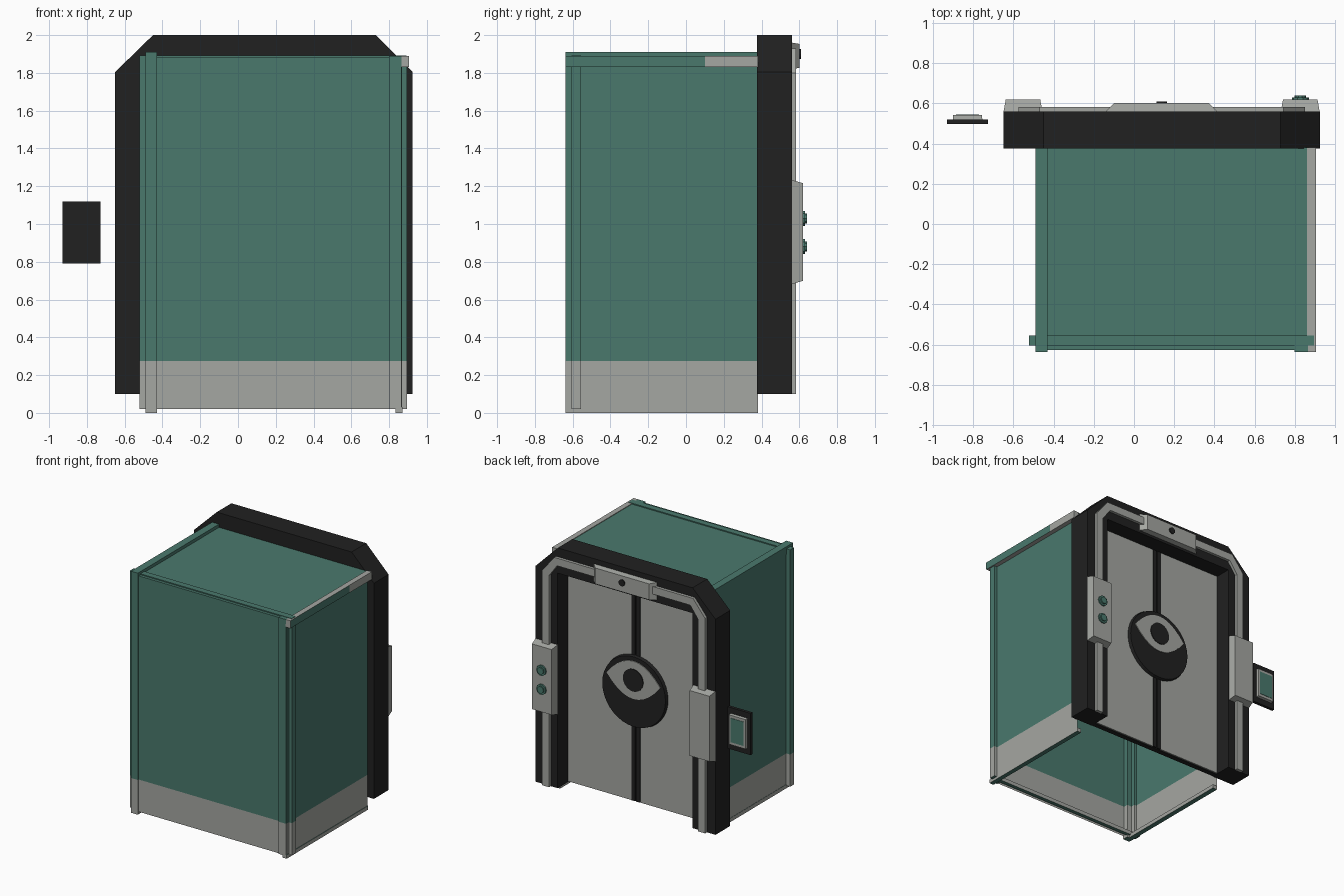
import bpy, bmesh, math
from mathutils import Vector

if "Cube" in bpy.data.objects:
    bpy.data.objects.remove(bpy.data.objects["Cube"])


def material(name, rgb):
    m = bpy.data.materials.new(name)
    m.diffuse_color = (*rgb, 1)
    m.use_nodes = True
    m.node_tree.nodes["Principled BSDF"].inputs["Base Color"].default_value = m.diffuse_color
    return m


GREEN = material("teal green", (0.068, 0.19, 0.152))
GREY = material("warm grey", (0.375, 0.385, 0.36))
BLACK = material("near black", (0.015, 0.015, 0.015))
CX = 0.1375      # centre line of the door


def finish(bm, name, mats):
    me = bpy.data.meshes.new(name)
    bm.to_mesh(me)
    bm.free()
    for m in mats:
        me.materials.append(m)
    ob = bpy.data.objects.new(name, me)
    bpy.context.collection.objects.link(ob)
    return ob


def add_profile(bm, pts, y0, y1, scale=(1, 1)):
    """Extrude an x/z outline from y0 to y1, shrinking the far end."""
    cx = sum(p[0] for p in pts) / len(pts)
    cz = sum(p[1] for p in pts) / len(pts)
    a = [bm.verts.new((x, y0, z)) for x, z in pts]
    b = [bm.verts.new((cx + (x - cx) * scale[0], y1, cz + (z - cz) * scale[1])) for x, z in pts]
    bm.faces.new(a)
    bm.faces.new(b[::-1])
    for i in range(len(pts)):
        j = (i + 1) % len(pts)
        bm.faces.new((a[j], a[i], b[i], b[j]))
    bmesh.ops.recalc_face_normals(bm, faces=bm.faces)


def rect(x0, x1, z0, z1):
    return [(x0, z0), (x1, z0), (x1, z1), (x0, z1)]


def circle(x, z, r, n):
    return [(x + r * math.cos(2 * math.pi * i / n), z + r * math.sin(2 * math.pi * i / n)) for i in range(n)]


def plate(name, pts, y0, y1, mat, scale=(1, 1)):
    bm = bmesh.new()
    add_profile(bm, pts, y0, y1, scale)
    return finish(bm, name, [mat])


def banded(bm, name):
    """Grey skirting below 0.275, green above, green undersides."""
    bmesh.ops.bisect_plane(bm, geom=bm.verts[:] + bm.edges[:] + bm.faces[:],
                           plane_co=(0, 0, 0.275), plane_no=(0, 0, 1))
    bm.normal_update()
    for f in bm.faces:
        low = f.calc_center_median().z < 0.275
        f.material_index = 1 if low and abs(f.normal.z) < 0.5 else 0
    return finish(bm, name, [GREEN, GREY])


# Cabin shell: thin walls and roof, open at the bottom and at the door
bm = bmesh.new()
X0, X1, Y0, Y1, Z0, Z1 = -0.488, 0.868, -0.628, 0.38, 0.02, 1.885
for quad in (
    [(X0, Y0, Z0), (X1, Y0, Z0), (X1, Y0, Z1), (X0, Y0, Z1)],
    [(X0, Y1, Z0), (X0, Y0, Z0), (X0, Y0, Z1), (X0, Y1, Z1)],
    [(X1, Y0, Z0), (X1, Y1, Z0), (X1, Y1, Z1), (X1, Y0, Z1)],
    [(X0, Y0, Z1), (X1, Y0, Z1), (X1, Y1, Z1), (X0, Y1, Z1)],
):
    bm.faces.new([bm.verts.new(p) for p in quad])
bmesh.ops.remove_doubles(bm, verts=bm.verts, dist=1e-4)
banded(bm, "cabin_walls")

# Corner posts and edge beams: x0, x1, y0, y1, z0, z1
beams = {
    "left_front_post": (-0.49, -0.43, -0.638, -0.59, 0, 1.91),
    "right_front_post": (0.80, 0.865, -0.638, -0.59, 0.02, 1.89),
    "left_side_post": (-0.522, -0.47, -0.605, -0.555, 0.02, 1.89),
    "right_side_post": (0.85, 0.895, -0.605, -0.555, 0.02, 1.89),
    "front_top_beam": (-0.522, 0.893, -0.605, -0.555, 1.83, 1.893),
    "front_bottom_beam": (-0.522, 0.893, -0.605, -0.575, 0.02, 0.05),
    "left_top_beam": (-0.49, -0.43, -0.638, 0.38, 1.85, 1.91),
    "left_bottom_beam": (-0.49, -0.45, -0.638, 0.38, 0, 0.03),
    "right_bottom_beam": (0.835, 0.872, -0.638, 0.38, 0, 0.03),
}
for name, (x0, x1, y0, y1, z0, z1) in beams.items():
    bm = bmesh.new()
    add_profile(bm, rect(x0, x1, z0, z1), y0, y1)
    banded(bm, name)

# Right top beam: grey, with most of its outer side green
bm = bmesh.new()
add_profile(bm, rect(0.862, 0.905, 1.83, 1.89), -0.638, 0.38)
bmesh.ops.bisect_plane(bm, geom=bm.verts[:] + bm.edges[:] + bm.faces[:],
                       plane_co=(0, 0.1, 0), plane_no=(0, 1, 0))
bm.normal_update()
for f in bm.faces:
    f.material_index = 0 if f.normal.x > 0.5 and f.calc_center_median().y < 0.1 else 1
finish(bm, "right_top_beam", [GREEN, GREY])

# Door frame with cut corners
plate("door_frame", [(-0.65, 0.1), (-0.65, 1.805), (-0.45, 2), (0.73, 2), (0.925, 1.805), (0.925, 0.1),
                     (0.73, 0.1), (0.73, 1.8), (-0.45, 1.8), (-0.45, 0.1)], 0.377, 0.56, BLACK)

# Door: black backing, two grey leaves, centre seam
plate("door_backing", rect(-0.45, 0.73, 0.1, 1.8), 0.38, 0.42, BLACK)
for side, x0, x1 in (("left", -0.45, CX - 0.04), ("right", CX + 0.04, 0.73)):
    plate(side + "_door_leaf", rect(x0, x1, 0.105, 1.8), 0.42, 0.43, GREY)
for s in (-1, 1):
    plate("door_seam_strip", rect(CX + s * 0.021 - 0.016, CX + s * 0.021 + 0.016, 0.105, 1.8), 0.42, 0.433, BLACK)

# Round door lock with an almond window and a dark centre
plate("lock_disc", circle(CX, 0.98, 0.285, 36), 0.42, 0.455, BLACK, (0.97, 0.97))
almond = []
for s in (1, -1):
    for i in range(10):
        t = 1 - 2 * i / 10
        almond.append((CX + s * t * 0.235, 1.075 + s * 0.15 * (1 - t * t)))
plate("lock_window", almond, 0.45, 0.461, GREY)
plate("lock_centre", circle(CX, 1.075, 0.088, 24), 0.455, 0.467, BLACK)

# Pipe running around the frame
plate("frame_pipe", [(-0.575, 0.1), (-0.575, 1.80), (-0.47, 1.93), (0.745, 1.93), (0.85, 1.80), (0.85, 0.1),
                     (0.79, 0.1), (0.79, 1.775), (0.72, 1.87), (-0.445, 1.87), (-0.515, 1.775), (-0.515, 0.1)],
      0.56, 0.583, GREY)

# Top plate with its knob
plate("top_plate", rect(-0.14, 0.415, 1.82, 1.96), 0.56, 0.602, GREY, (0.85, 0.9))
plate("top_knob", circle(CX, 1.9, 0.026, 12), 0.6, 0.61, BLACK)

# Side boxes on the frame, buttons on the right one
for side, x0, x1 in (("left", -0.65, -0.455), ("right", 0.73, 0.925)):
    plate(side + "_control_box", rect(x0, x1, 0.68, 1.235), 0.555, 0.62, GREY, (0.88, 0.93))
for z in (0.88, 1.03):
    plate("button_base", circle(0.828, z, 0.042, 10), 0.62, 0.63, GREEN)
    plate("button_cap", circle(0.828, z, 0.028, 10), 0.63, 0.64, GREEN)

# Separate wall panel with a screen
plate("panel_back", rect(-0.93, -0.727, 0.79, 1.12), 0.497, 0.521, BLACK)
plate("panel_rim", rect(-0.902, -0.755, 0.835, 1.075), 0.521, 0.543, GREY, (0.97, 0.97))
plate("panel_screen", rect(-0.885, -0.772, 0.86, 1.05), 0.54, 0.546, GREEN)
